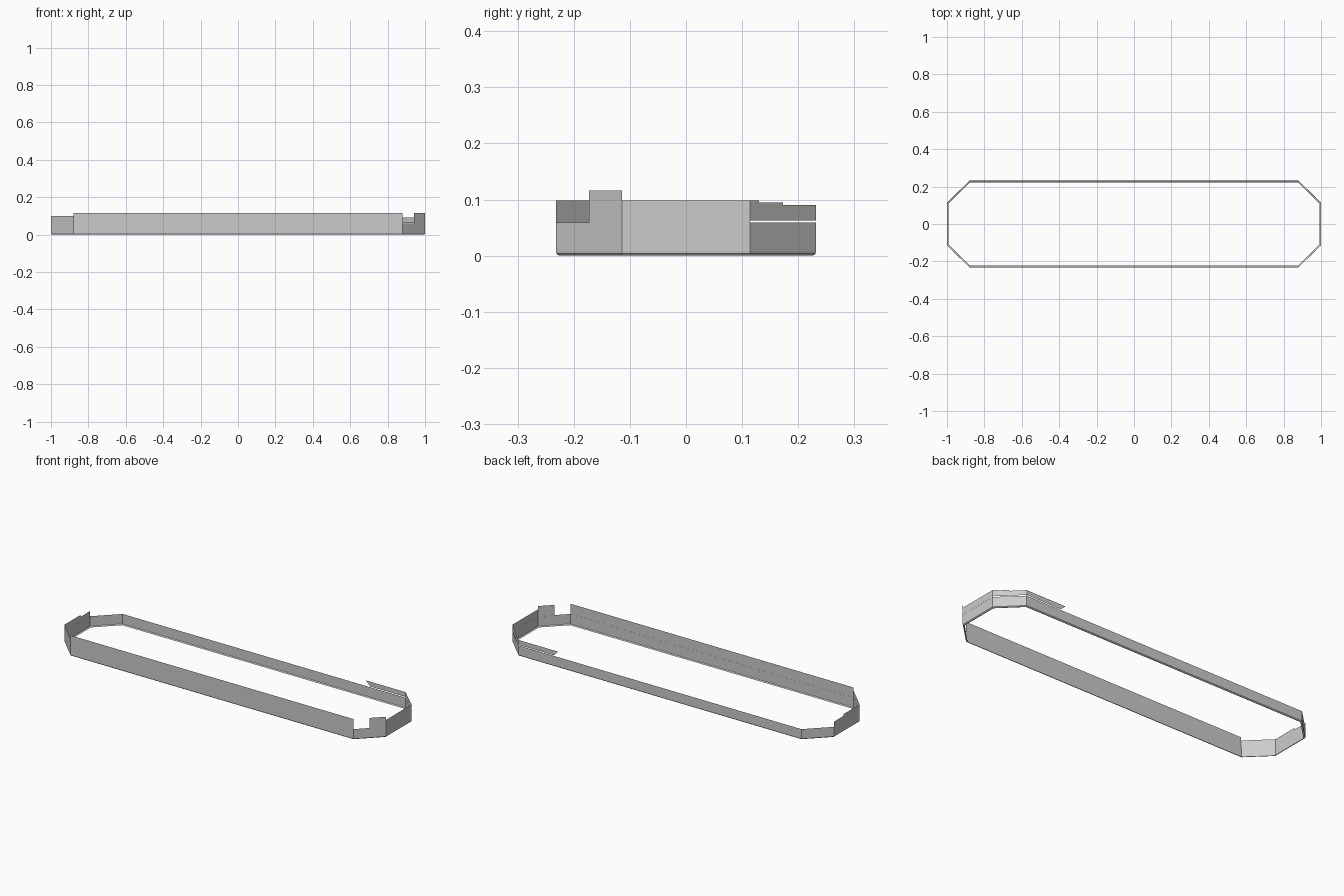
import bpy
import bmesh
from mathutils import Vector

if "Cube" in bpy.data.objects:
    bpy.data.objects.remove(bpy.data.objects["Cube"])

# Octagon outline, counter-clockwise, starting at the front left
HX, HY, CX, CY = 1.0, 0.232, 0.88, 0.114
BAND = 0.059


def outline(d=0.0):
    """Octagon corners moved inward by d, with mitred corners."""
    k = d * 0.414
    x, y, cx, cy = HX - d, HY - d, CX - k, CY - k
    return [Vector(p) for p in ((-cx, -y), (cx, -y), (x, -cy), (x, cy),
                                (cx, y), (-cx, y), (-x, cy), (-x, -cy))]


def finish(bm, name):
    mesh = bpy.data.meshes.new(name)
    bm.to_mesh(mesh)
    bm.free()
    obj = bpy.data.objects.new(name, mesh)
    bpy.context.collection.objects.link(obj)
    return obj


def swept_band(name, profile):
    """Sweep a list of (inset, z) points round the octagon, bottom to top."""
    bm = bmesh.new()
    rings = [[bm.verts.new((p.x, p.y, z)) for p in outline(d)] for d, z in profile]
    for low, high in zip(rings, rings[1:]):
        for i in range(8):
            j = (i + 1) % 8
            bm.faces.new((low[i], low[j], high[j], high[i]))
    return finish(bm, name)


def upper_panels(name, side, panels, bottom=BAND, slant=0.0):
    """Thin upright panels on one side: (start, end, top), fractions along it."""
    pts = outline()
    a, b = pts[side], pts[(side + 1) % 8]
    bm = bmesh.new()
    for t0, t1, top in panels:
        corners = ((t0, bottom), (t1 - slant, bottom), (t1, top), (t0, top))
        bm.faces.new([bm.verts.new((*a.lerp(b, t), z)) for t, z in corners])
    return finish(bm, name)


# Lower band with its rounded foot and inward lip
swept_band("lower_band", [(0.009, 0.0), (0.004, 0.001), (0.001, 0.004),
                          (0.0005, 0.008), (0.0005, BAND)])

# Upper wall sections of differing height
upper_panels("front_upper_wall", 0, [(0, 1, 0.116)])
upper_panels("front_right_tab", 1, [(0.5, 1, 0.116)])
upper_panels("right_upper_wall", 2, [(0, 1, 0.098)])
upper_panels("left_upper_wall", 6, [(0, 0.37, 0.088), (0.37, 1, 0.098)])
upper_panels("front_left_upper_wall", 7, [(0, 1, 0.098)])

# Stepped strip at the back right, separated from the band by a slit
upper_panels("back_right_strip", 3, [(0, 0.14, 0.098), (0.14, 0.5, 0.095),
                                     (0.5, 1, 0.09)], bottom=0.063)
upper_panels("back_strip", 4, [(0, 0.14, 0.09)], bottom=0.063, slant=0.015)
